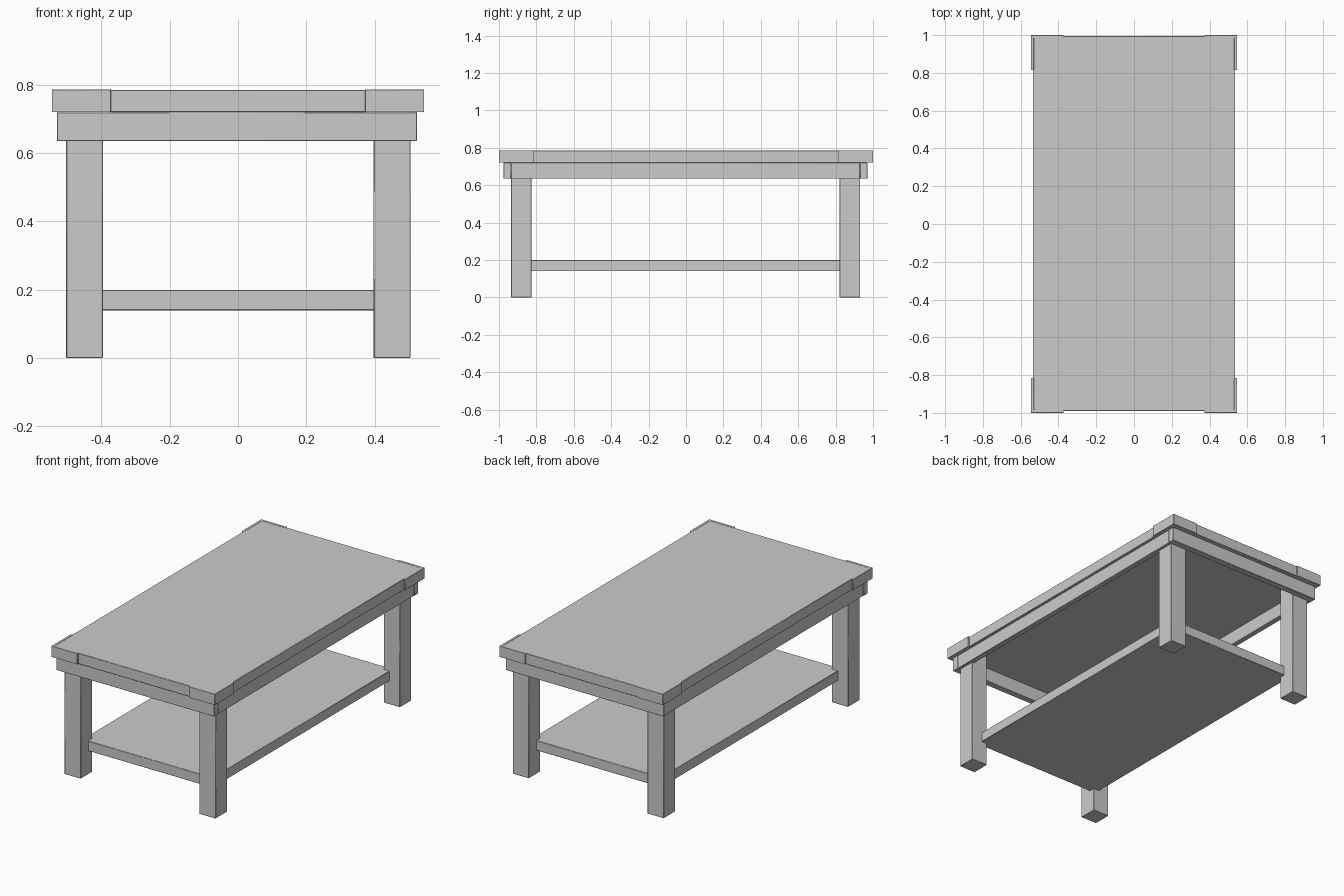
import bpy, bmesh

if "Cube" in bpy.data.objects:
    bpy.data.objects.remove(bpy.data.objects["Cube"])


def finish(obj, bevel=0.002):
    if bevel:
        mod = obj.modifiers.new("soft_edges", 'BEVEL')
        mod.width = bevel
        mod.segments = 1
    bpy.context.view_layer.objects.active = obj
    for o in bpy.context.selected_objects:
        o.select_set(False)
    obj.select_set(True)
    bpy.ops.object.shade_smooth_by_angle()


def prism(name, outline, z0, z1, bevel=0.002):
    """Extrude a flat outline from z0 up to z1."""
    bm = bmesh.new()
    face = bm.faces.new([bm.verts.new((x, y, z0)) for x, y in outline])
    res = bmesh.ops.extrude_face_region(bm, geom=[face])
    verts = [v for v in res["geom"] if isinstance(v, bmesh.types.BMVert)]
    bmesh.ops.translate(bm, verts=verts, vec=(0, 0, z1 - z0))
    bmesh.ops.recalc_face_normals(bm, faces=bm.faces)
    mesh = bpy.data.meshes.new(name)
    bm.to_mesh(mesh)
    bm.free()
    obj = bpy.data.objects.new(name, mesh)
    bpy.context.collection.objects.link(obj)
    finish(obj, bevel)
    return obj


def box(name, x0, x1, y0, y1, z0, z1, bevel=0.002):
    return prism(name, [(x0, y0), (x1, y0), (x1, y1), (x0, y1)], z0, z1, bevel)


APRON_Z, TOP_Z, HEIGHT = 0.635, 0.72, 0.785

# Table top and lower shelf (shelf corners are let into the legs)
box("table_top", -0.536, 0.536, -0.99, 0.994, TOP_Z, HEIGHT)
box("lower_shelf", -0.435, 0.435, -0.862, 0.856, 0.14, 0.20)

# Legs
for xn, x0, x1 in (("left", -0.503, -0.395), ("right", 0.397, 0.505)):
    for yn, y0, y1 in (("front", -0.935, -0.826), ("back", 0.822, 0.931)):
        box(f"{yn}_{xn}_leg", x0, x1, y0, y1, 0, TOP_Z)

# Apron boards: end boards cover the ends of the side boards
box("front_apron", -0.53, 0.524, -0.975, -0.935, APRON_Z, TOP_Z)
box("back_apron", -0.53, 0.524, 0.93, 0.97, APRON_Z, TOP_Z)
box("left_apron", -0.528, -0.495, -0.935, 0.93, APRON_Z, TOP_Z)
box("right_apron", 0.49, 0.522, -0.935, 0.93, APRON_Z, TOP_Z)

# L-shaped corner guards wrapped around the top
X, Y = 0.545, 1.0
guard = [(X, Y), (0.372, Y), (0.372, 0.985), (0.53, 0.985), (0.53, 0.815), (X, 0.815)]
for xn, sx in (("left", -1), ("right", 1)):
    for yn, sy in (("front", -1), ("back", 1)):
        prism(f"{yn}_{xn}_corner_guard", [(x * sx, y * sy) for x, y in guard],
              TOP_Z, HEIGHT + 0.001, 0.001)
